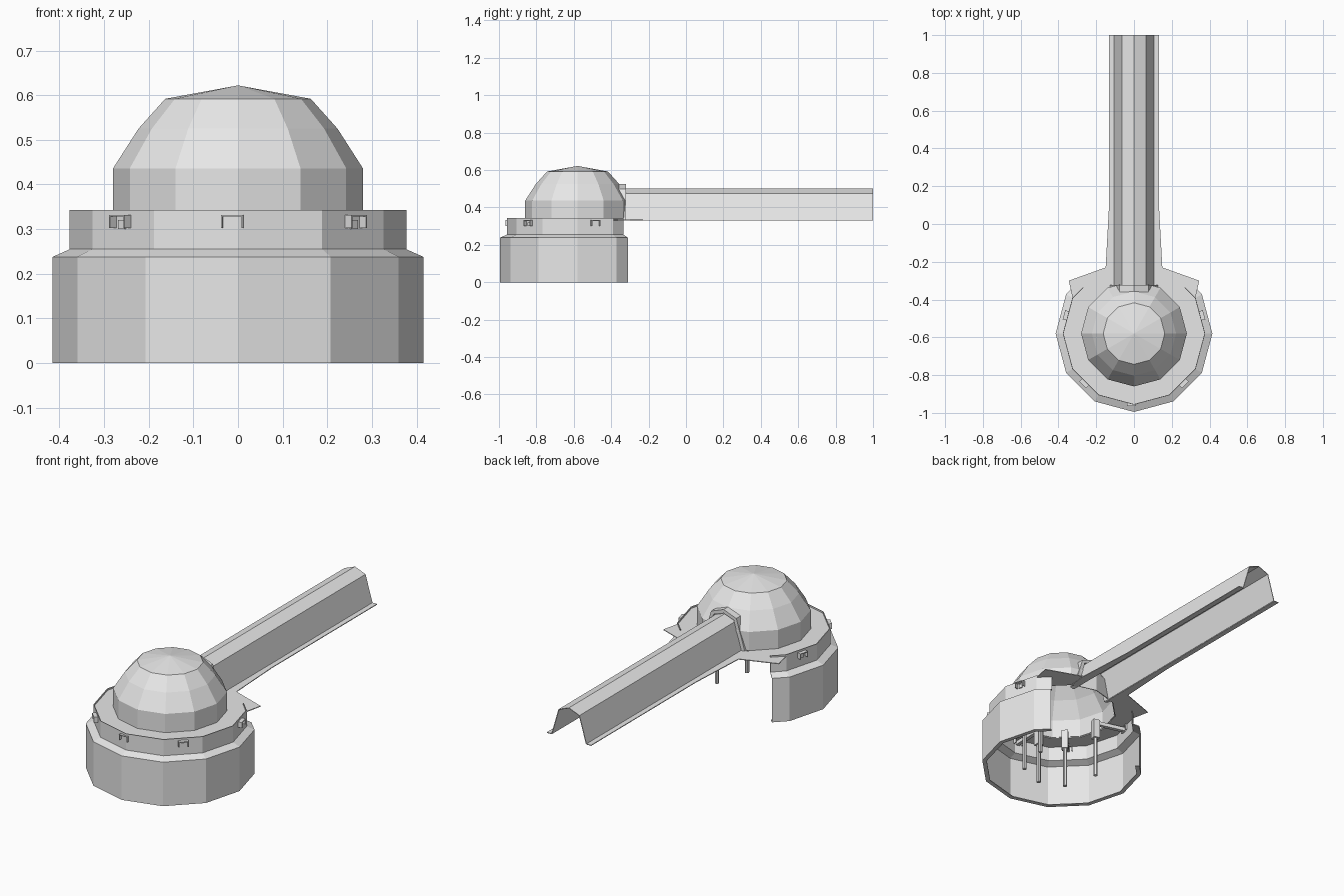
import bpy, bmesh, math
from mathutils import Matrix, Vector

cube = bpy.data.objects.get("Cube")
if cube:
    bpy.data.objects.remove(cube)

CY = -0.58      # y of the dome axis
DECK = 0.335    # height of the deck

grey = bpy.data.materials.new("light_grey")
grey.use_nodes = True
grey.diffuse_color = (0.8, 0.8, 0.8, 1)
grey.node_tree.nodes["Principled BSDF"].inputs["Base Color"].default_value = (0.8, 0.8, 0.8, 1)


def finish(name, bm, thickness=0):
    bmesh.ops.remove_doubles(bm, verts=bm.verts, dist=0.0001)
    mesh = bpy.data.meshes.new(name)
    bm.to_mesh(mesh)
    bm.free()
    mesh.materials.append(grey)
    ob = bpy.data.objects.new(name, mesh)
    bpy.context.collection.objects.link(ob)
    if thickness:
        mod = ob.modifiers.new("thickness", 'SOLIDIFY')
        mod.thickness = thickness
        mod.offset = -1
    return ob


def loft(name, rings, closed=False, thickness=0.004):
    """Skin a list of equally long point rings."""
    bm = bmesh.new()
    rows = [[bm.verts.new(p) for p in ring] for ring in rings]
    n = len(rows[0])
    for a, b in zip(rows, rows[1:]):
        for i in range(n if closed else n - 1):
            j = (i + 1) % n
            bm.faces.new((a[i], a[j], b[j], b[i]))
    return finish(name, bm, thickness)


def unit(deg):
    a = math.radians(deg)
    return math.cos(a), math.sin(a)


def ring(points, r, z):
    return [(x * r, CY + y * r, z) for x, y in points]


full = [unit(a) for a in range(0, 360, 30)]
arc = [unit(a) for a in range(150, 391, 30)]
open_end = (0.716, 0.65)
shell = [(-open_end[0], open_end[1])] + arc + [open_end]

# Outer wall, open at the back, with an inward foot and a sloped shoulder
wall = [(0.392, 0), (0.415, 0), (0.415, 0.238), (0.377, 0.255), (0.377, 0.343)]
loft("outer_wall", [ring(shell, r, z) for r, z in wall])

# Faceted dome
dome = [(0.28, DECK), (0.28, 0.436), (0.223, 0.525), (0.163, 0.592), (0, 0.622)]
loft("dome", [ring(full, r, z) for r, z in dome], closed=True)

# Deck around the dome, with corners reaching out at the back
bm = bmesh.new()
outer = ring(arc, 0.375, DECK)
inner = ring(arc, 0.28, DECK)
for i in range(len(arc) - 1):
    bm.faces.new([bm.verts.new(p) for p in (outer[i], outer[i + 1], inner[i + 1], inner[i])])
for s in (1, -1):
    corner = [unit(30), unit(60)]
    pts = [(0.375 * corner[0][0], 0.375 * corner[0][1]), (0.345, 0.28), (0.15, 0.35),
           (0.28 * corner[1][0], 0.28 * corner[1][1]),
           (0.28 * corner[0][0], 0.28 * corner[0][1])]
    lip = [(0.104, 0.25), (0.14, 0.243), (0.15, 0.35), (0.132, 0.68),
           (0.132, 1.58), (0.104, 1.58)]
    for poly in (pts, lip):
        loop = [(s * x, CY + y, DECK - 0.002 * (poly is lip)) for x, y in poly]
        bm.faces.new([bm.verts.new(p) for p in (loop if s > 0 else loop[::-1])])
finish("deck", bm, 0.004)

# Arched tunnel and the collar where it meets the dome
arch = [(-0.105, 0.332), (-0.063, 0.475), (0, 0.5), (0.063, 0.475), (0.105, 0.332)]
loft("tunnel", [[(x, y, z) for x, z in arch] for y in (-0.36, 1.0)])
big = [(x * 1.2, DECK + (z - 0.332) * 1.14) for x, z in arch]
loft("tunnel_collar", [[(x, y, z) for x, z in big] for y in (-0.36, -0.322)], thickness=0.02)


def box(bm, lo, hi, turn):
    size = Vector(hi) - Vector(lo)
    mid = (Vector(hi) + Vector(lo)) / 2
    bmesh.ops.create_cube(bm, size=1, matrix=turn @ Matrix.Translation(mid) @ Matrix.Diagonal((*size, 1)))


# Five viewing scopes: a hood outside the wall, an arm inside and a hanging tube
for k, deg in enumerate((15, -45, -92, -135, 165)):
    turn = Matrix.Translation((0, CY, 0)) @ Matrix.Rotation(math.radians(deg), 4, 'Z')
    bm = bmesh.new()
    for side in (-0.023, 0.023):
        box(bm, (0.35, side - 0.002, 0.302), (0.384, side + 0.002, 0.332), turn)
    box(bm, (0.35, -0.025, 0.328), (0.384, 0.025, 0.332), turn)
    box(bm, (0.18, -0.01, 0.3), (0.37, 0.01, 0.32), turn)
    box(bm, (0.175, -0.017, 0.22), (0.21, 0.017, 0.325), turn)
    bmesh.ops.create_cone(bm, cap_ends=True, segments=8, radius1=0.011, radius2=0.011,
                          depth=0.24, matrix=turn @ Matrix.Translation((0.192, 0, 0.12)))
    finish("scope_%d" % (k + 1), bm)
